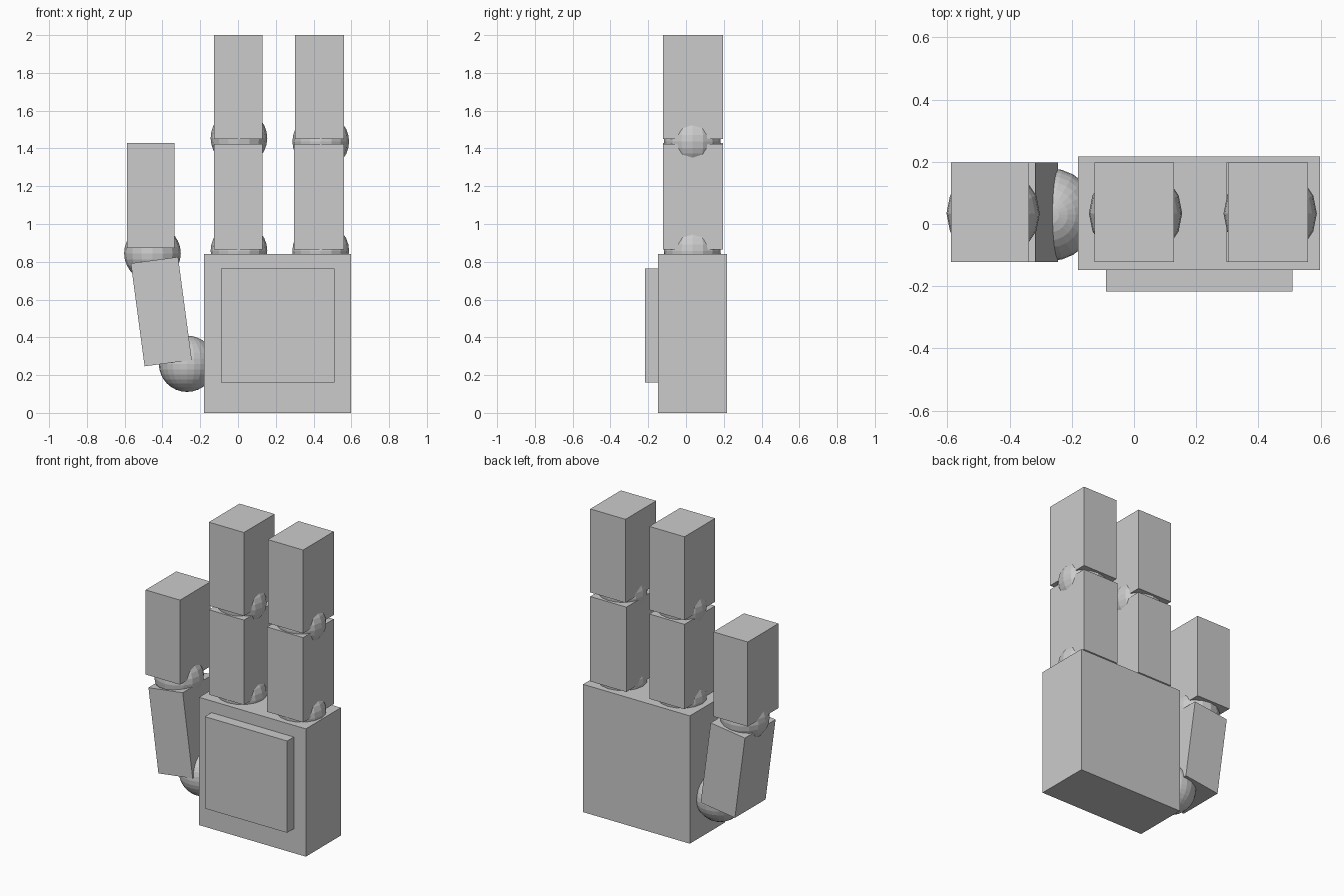
import bpy
from mathutils import Matrix, Vector
from math import radians

if "Cube" in bpy.data.objects:
    bpy.data.objects.remove(bpy.data.objects["Cube"])

FINGER_Y = (-0.122, 0.197)


def box(name, xs, ys, zs, tilt=0.0):
    """Box from its extents, optionally tilted about y; rotation is kept on the object."""
    bpy.ops.mesh.primitive_cube_add(
        size=1, location=[(a + b) / 2 for a, b in (xs, ys, zs)])
    ob = bpy.context.object
    ob.name = name
    size = Vector([b - a for a, b in (xs, ys, zs)])
    ob.data.transform(Matrix.Diagonal(size.to_4d()))
    ob.rotation_euler.y = radians(tilt)
    return ob


def ball(name, center, radius, segments=16, rings=14):
    """Faceted ball joint."""
    bpy.ops.mesh.primitive_uv_sphere_add(
        segments=segments, ring_count=rings, radius=radius, location=center)
    ob = bpy.context.object
    ob.name = name
    return ob


# palm block and raised palm pad
box("palm", (-0.18, 0.598), (-0.148, 0.217), (0, 0.842))
box("palm_pad", (-0.09, 0.51), (-0.217, -0.147), (0.16, 0.765))

# two straight fingers: x range of lower and upper segments, joint x, upper joint z
fingers = [
    ("index_finger", (-0.127, 0.129), (-0.127, 0.129), 0.005, 1.455),
    ("outer_finger", (0.297, 0.56), (0.303, 0.56), 0.438, 1.437),
]
for name, lower_x, upper_x, joint_x, joint_z in fingers:
    box(name + "_lower", lower_x, FINGER_Y, (0.864, 1.423))
    box(name + "_upper", upper_x, FINGER_Y, (1.45, 2.0))
    ball(name + "_knuckle", (joint_x, 0.034, 0.858), 0.15)
    ball(name + "_joint", (joint_x, 0.034, joint_z), 0.15)

# thumb: base ball, leaning lower segment, joint, upright tip
ball("thumb_base", (-0.27, 0.03, 0.26), 0.149, 24, 16)
box("thumb_lower", (-0.532, -0.280), FINGER_Y, (0.261, 0.811), tilt=-7.6)
ball("thumb_joint", (-0.453, 0.034, 0.845), 0.15)
box("thumb_upper", (-0.588, -0.337), FINGER_Y, (0.873, 1.43))
